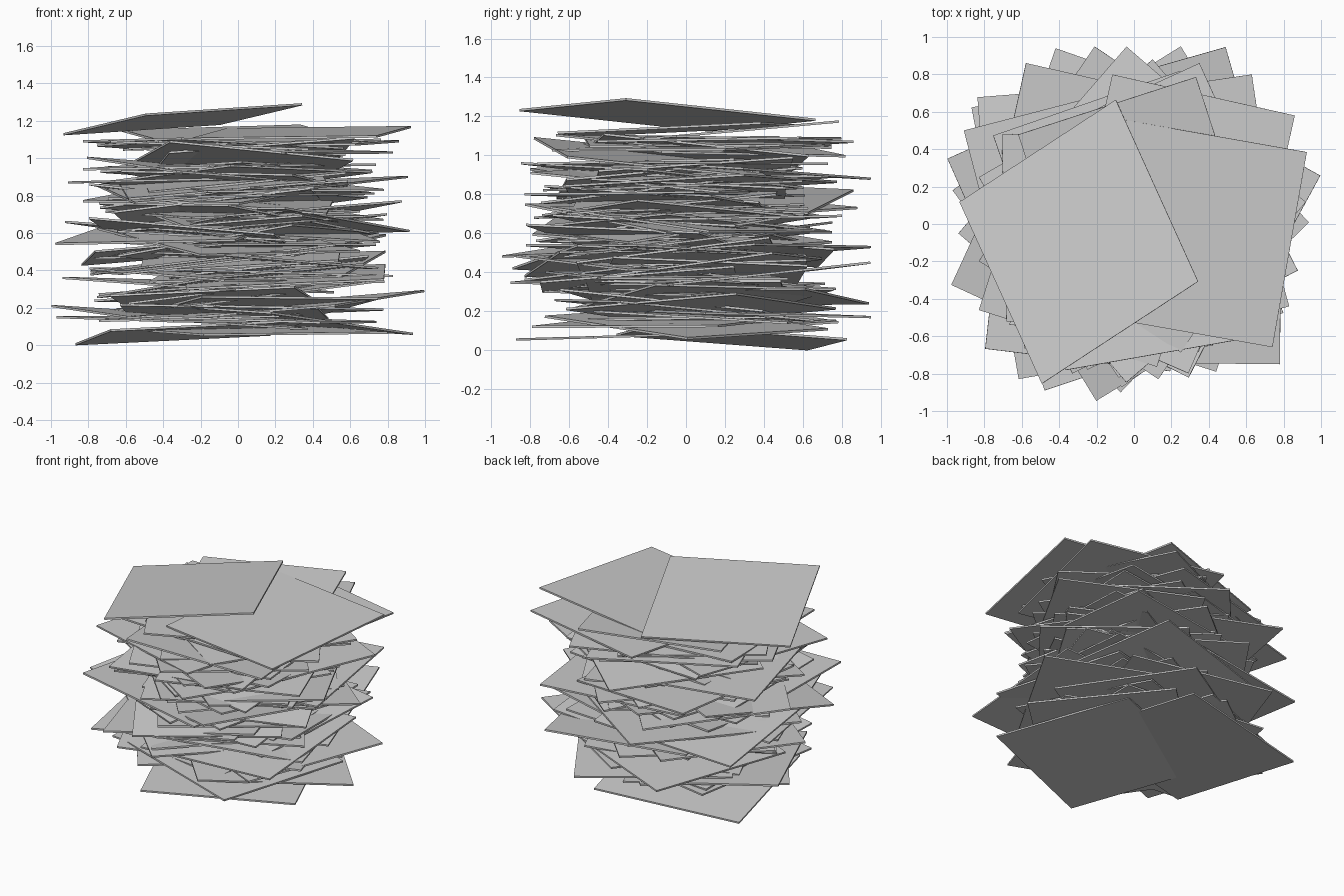
import bpy, bmesh, math, random
from mathutils import Vector, Matrix

if "Cube" in bpy.data.objects:
    bpy.data.objects.remove(bpy.data.objects["Cube"])

random.seed(7)
W, D, T = 1.0, 1.06, 0.012          # sheet width, depth, thickness
DIAG = math.hypot(W, D) / 2
CORNER = math.atan2(D, W)

# One shared thin-sheet mesh
mesh = bpy.data.meshes.new("sheet")
bm = bmesh.new()
bmesh.ops.create_cube(bm, size=1, matrix=Matrix.Diagonal((W, D, T, 1)))
bm.to_mesh(mesh)
bm.free()


def sheet(name, x, y, z, yaw, gx=0.0, gy=0.0, mesh=mesh):
    """Sheet centred at x, y, z, turned by yaw, rising gx / gy per unit."""
    ob = bpy.data.objects.new(name, mesh)
    bpy.context.collection.objects.link(ob)
    tilt = Vector((0, 0, 1)).rotation_difference(Vector((-gx, -gy, 1)))
    ob.matrix_world = (Matrix.Translation((x, y, z)) @ tilt.to_matrix().to_4x4()
                       @ Matrix.Rotation(yaw, 4, 'Z'))


def tip_sheet(name, x, y, z):
    """Sheet with one corner poking out of the stack at x, y, z."""
    a = math.atan2(y, x)
    r = math.hypot(x, y) - DIAG
    cz = min(max(z + random.uniform(-.09, .09), .14), 1.08)
    g, h = (z - cz) / DIAG, random.uniform(-.11, .11)
    if not .2 < cz < 1.0:
        h *= .5
    sheet(name, r * math.cos(a), r * math.sin(a), cz,
          a - random.choice((CORNER, -CORNER)),
          g * math.cos(a) - h * math.sin(a), g * math.sin(a) + h * math.cos(a))


# Skewed version of the sheet for the top
skewed = mesh.copy()
skewed.transform(Matrix(((1, .148, 0, 0), (0, 1, 0, 0), (0, 0, 1, 0), (0, 0, 0, 1))))

# Clearly visible sheets at the bottom and top
sheet("bottom_sheet", -.255, .235, .068, math.radians(101), .062, -.064)
sheet("second_sheet", .12, -.21, .075, math.radians(112), 0, .03)
sheet("upper_sheet", .02, .13, 1.115, math.radians(18), .0, .09)
sheet("upper_right_sheet", .34, -.05, 1.135, math.radians(-10), .02, .045)
sheet("top_sheet", -.295, -.095, 1.208, math.radians(33), .1055, -.06, skewed)

# Sheets located by their protruding corner
tips = [
    (.94, .01, .06), (1.0, .26, .29), (.78, -.75, .35), (.88, -.25, .77),
    (.91, .30, .90), (.92, .12, .61), (.86, .58, 1.09), (.83, -.44, .37),
    (.79, .45, .50), (.63, .80, .69), (.83, .20, 1.03), (.78, -.40, .83),
    (.49, .95, .45), (.25, .95, .17), (-.04, .95, .88), (-.21, .95, .53),
    (-.42, .94, .24), (.10, .88, .73), (-.58, .86, .82), (.35, .86, 1.07),
    (-1.0, .35, .21), (-.98, -.33, .54), (-.97, .18, .15), (-.91, .50, .87),
    (-.84, .68, .43), (-.93, .10, .66), (-.94, -.05, .36), (-.80, -.67, .68),
    (-.83, -.46, .94), (-.83, -.2, .77), (-.83, .25, 1.09), (.8, -.1, .70),
    (-.62, -.83, .38), (-.48, -.89, .42), (-.20, -.95, .48), (-.04, -.85, .96),
    (.13, -.83, .80), (.29, -.80, .91), (.44, -.79, .12), (-.25, -.78, .68),
]
for i, t in enumerate(tips):
    tip_sheet(f"corner_sheet_{i + 1}", *t)

# Inner sheets filling the stack
N = 34
for i in range(N):
    a, r = random.uniform(0, math.tau), random.uniform(.02, .2)
    z = .15 + .92 * i / (N - 1)
    k = min(.13, (z - .02) * .6, (1.2 - z) * .6)
    sheet(f"inner_sheet_{i + 1}", r * math.cos(a), r * math.sin(a), z,
          random.uniform(0, math.pi), random.uniform(-k, k), random.uniform(-k, k))
